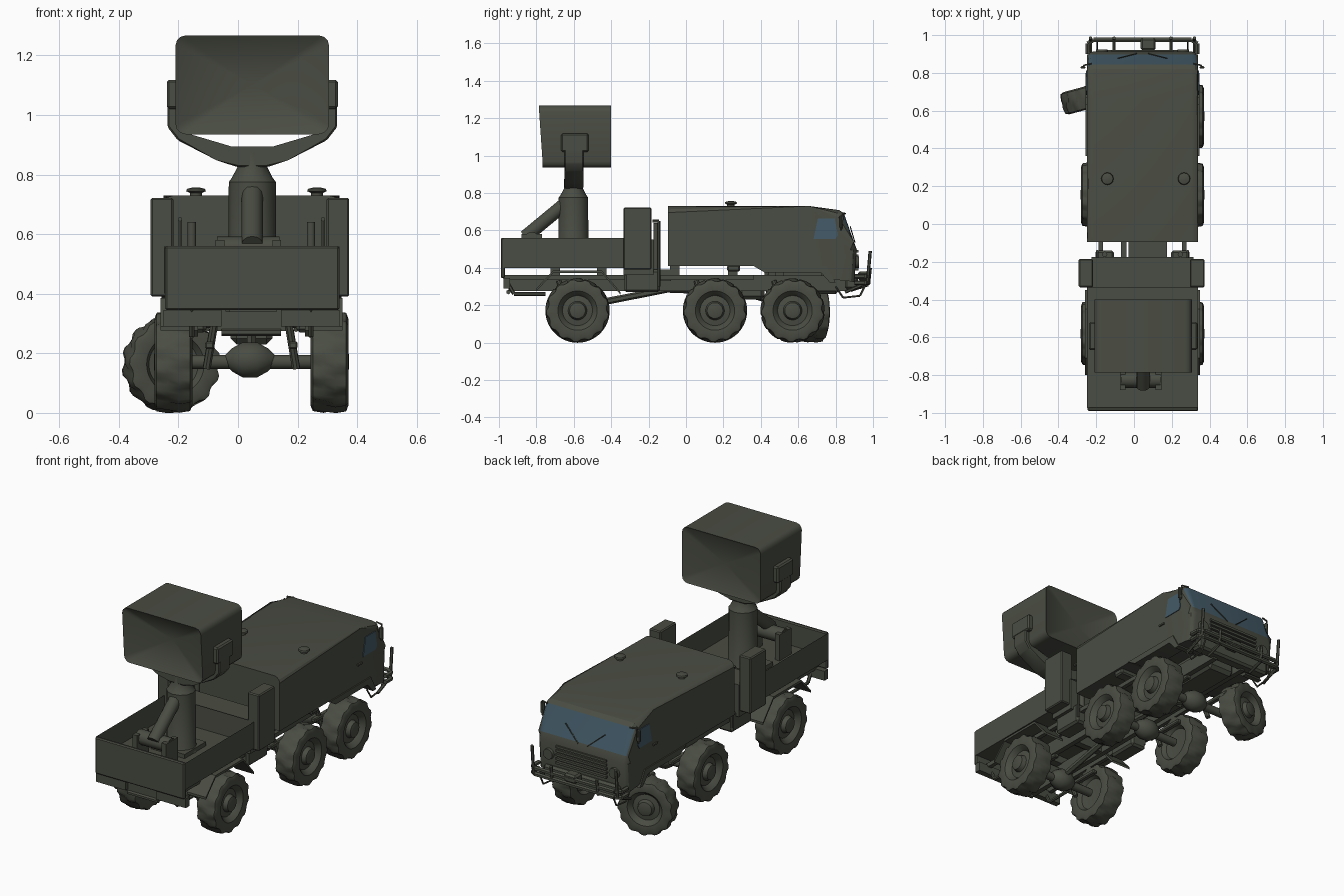
import bpy, bmesh, math
from mathutils import Vector, Matrix

CX = 0.045   # truck centre line


def material(name, rgb):
    m = bpy.data.materials.new(name)
    m.diffuse_color = (*rgb, 1)
    return m


GREEN = material("olive green", (0.068, 0.074, 0.056))
GLASS = material("window blue", (0.058, 0.105, 0.14))


def finish(name, bm, mat=GREEN, smooth=35):
    bmesh.ops.recalc_face_normals(bm, faces=bm.faces)
    me = bpy.data.meshes.new(name)
    bm.to_mesh(me)
    bm.free()
    me.materials.append(mat)
    me.shade_smooth()
    me.set_sharp_from_angle(angle=math.radians(smooth))
    ob = bpy.data.objects.new(name, me)
    bpy.context.collection.objects.link(ob)
    return ob


def prism_bm(pts, axis, lo, hi):
    """Extrude a 2D outline; axis x takes (y,z), axis y takes (x,z)."""
    bm = bmesh.new()
    put = (lambda p, t: (t, p[0], p[1])) if axis == 'x' else (lambda p, t: (p[0], t, p[1]))
    a = [bm.verts.new(put(p, lo)) for p in pts]
    b = [bm.verts.new(put(p, hi)) for p in pts]
    bm.faces.new(a)
    bm.faces.new(b[::-1])
    for i in range(len(pts)):
        j = (i + 1) % len(pts)
        bm.faces.new((a[i], b[i], b[j], a[j]))
    return bm


def bevel(bm, test, width, seg=2):
    edges = [e for e in bm.edges if test(e)]
    bmesh.ops.bevel(bm, geom=edges, offset=width, segments=seg, profile=0.5, affect='EDGES')


def prism(name, pts, axis, lo, hi, mat=GREEN, bev=0):
    bm = prism_bm(pts, axis, lo, hi)
    if bev:
        bevel(bm, lambda e: True, bev, 1)
    return finish(name, bm, mat)


def box(name, x0, x1, y0, y1, z0, z1, bev=0):
    return prism(name, [(y0, z0), (y1, z0), (y1, z1), (y0, z1)], 'x', x0, x1, bev=bev)


def rod(name, a, b, r, r2=None, n=12):
    a, b = Vector(a), Vector(b)
    bm = bmesh.new()
    d = b - a
    bmesh.ops.create_cone(bm, cap_ends=True, segments=n, radius1=r, radius2=r if r2 is None else r2, depth=d.length,
                          matrix=Matrix.Translation((a + b) / 2) @ d.to_track_quat('Z', 'Y').to_matrix().to_4x4())
    return finish(name, bm)


def pipe(name, pts, r):
    for a, b in zip(pts, pts[1:]):
        rod(name, a, b, r, n=6)


def lathe(name, prof, n, place, lug=0):
    """Spin (radius, x) points about local x; lug cuts staggered tread notches."""
    bm = bmesh.new()
    rings = []
    for r, x in prof:
        ring = []
        for i in range(n):
            t = 2 * math.pi * i / n
            k = r - lug * ((i // 2 + (x > 0)) % 2) if r > 0.15 else r
            ring.append(bm.verts.new(place @ Vector((x, k * math.cos(t), k * math.sin(t)))))
        rings.append(ring)
    for p, q in zip(rings, rings[1:]):
        for i in range(n):
            j = (i + 1) % n
            bm.faces.new((p[i], p[j], q[j], q[i]))
    bm.faces.new(rings[0])
    bm.faces.new(rings[-1])
    return finish(name, bm)


# Wheels: +x is the outer side; the front left one is steered hard over
WHEEL = [(0.05, -0.03), (0.09, -0.035), (0.105, -0.06), (0.145, -0.064), (0.166, -0.056), (0.172, -0.02),
         (0.172, 0.02), (0.166, 0.056), (0.145, 0.064), (0.105, 0.06), (0.09, 0.045), (0.08, 0.03),
         (0.05, 0.035), (0.042, 0.06), (0.025, 0.065)]
for y in (-0.58, 0.155, 0.57):
    for s in (1, -1):
        place = Matrix.Translation((CX + s * 0.262, y, 0.171)) @ Matrix.Rotation(0 if s > 0 else math.pi, 4, 'Z')
        if y > 0.5 and s < 0:
            place = (Matrix.Translation((-0.225, 0.675, 0.163)) @ Matrix.Rotation(math.radians(105), 4, 'Z')
                     @ Matrix.Scale(0.95, 4))
        lathe("wheel", WHEEL, 52, place, 0.01)
    # Axle, differential, springs
    rod("axle", (CX - 0.21, y, 0.171), (CX + 0.21, y, 0.171), 0.024)
    lathe("differential", [(0.015, -0.085), (0.04, -0.06), (0.06, -0.025), (0.06, 0.025), (0.04, 0.06), (0.015, 0.085)],
          14, Matrix.Translation((CX - 0.005, y, 0.178)))
    for s in (1, -1):
        box("leaf_spring", CX + s * 0.14 - 0.015, CX + s * 0.14 + 0.015, y - 0.13, y + 0.13, 0.215, 0.24, 0.005)
        rod("shock_absorber", (CX + s * 0.15, y - 0.05, 0.15), (CX + s * 0.12, y - 0.1, 0.33), 0.014, n=8)

# Chassis
for s in (1, -1):
    x = CX + s * 0.1
    box("frame_rail", x - 0.015, x + 0.015, -0.95, 0.88, 0.275, 0.36)
    box("side_rail", CX + s * 0.22 - 0.012, CX + s * 0.22 + 0.012, -0.97, 0.36, 0.335, 0.36)
    box("lower_locker", CX + s * 0.2 - 0.05, CX + s * 0.2 + 0.05, -0.33, -0.14, 0.27, 0.39, 0.012)
    pipe("lower_side_bar", [(CX + s * 0.2, -0.97, 0.35), (CX + s * 0.2, -0.92, 0.26), (CX + s * 0.2, -0.75, 0.26)], 0.01)
    box("rear_bumper", *sorted((CX + s * 0.1, CX + s * 0.295)), -0.975, -0.94, 0.29, 0.345)
    # Mudguard over the rear wheel
    top = [(-0.8, 0.29), (-0.71, 0.385), (-0.45, 0.385), (-0.35, 0.27)]
    prism("rear_mudguard", top + [(y, z - 0.014) for y, z in top[::-1]], 'x',
          *sorted((CX + s * 0.18, CX + s * 0.305)))
for y in (-0.93, -0.72, -0.35, 0, 0.35, 0.7):
    box("cross_member", CX - 0.1, CX + 0.1, y - 0.02, y + 0.02, 0.28, 0.34)
for y in (-0.7, -0.45, -0.06, 0.25, 0.5, 0.75):
    box("body_mount", CX - 0.13, CX + 0.13, y - 0.025, y + 0.025, 0.355, 0.415)
pipe("tow_bar", [(CX - 0.1, -0.95, 0.27), (CX + 0.1, -0.95, 0.27)], 0.012)
pipe("drive_shaft", [(CX, -0.58, 0.19), (CX, -0.1, 0.285), (CX, 0.3, 0.27), (CX, 0.57, 0.19)], 0.018)
box("transfer_case", CX - 0.07, CX + 0.07, 0.28, 0.42, 0.23, 0.34, 0.02)
box("engine", CX - 0.09, CX + 0.09, 0.42, 0.82, 0.26, 0.42, 0.02)
box("step_box", 0.2, 0.33, 0.22, 0.29, 0.38, 0.415, 0.008)

# Long van body with the cab; glass band on the front faces
bm = prism_bm([(-0.095, 0.41), (0.36, 0.41), (0.42, 0.395), (0.71, 0.395), (0.76, 0.34), (0.90, 0.325),
               (0.913, 0.50), (0.897, 0.54), (0.845, 0.69), (0.82, 0.708), (0.66, 0.73), (-0.095, 0.73)],
              'x', CX - 0.295, CX + 0.295)


def cab_edge(e):
    a, b = (v.co for v in e.verts)
    m = (a + b) / 2
    return abs(a.x - b.x) < 0.01 and m.z > 0.4 and m.y > 0 and (m.z > 0.7 or m.y > 0.8)


bevel(bm, cab_edge, 0.035, 3)
cab = finish("cab_and_van_body", bm, smooth=25)
cab.data.materials.append(GLASS)
for p in cab.data.polygons:
    if p.center.y > 0.82 and 0.54 < p.center.z < 0.685 and p.normal.y > 0.8:
        p.material_index = 1
for x in (CX - 0.295, CX + 0.295):
    prism("side_window", [(0.682, 0.555), (0.80, 0.555), (0.812, 0.575), (0.795, 0.664), (0.705, 0.664)], 'x',
          x - 0.004, x + 0.004, GLASS)
for s in (1, -1):
    # Front wheel arches, mirrors, wipers, headlights
    prism("front_wheel_arch", [(0.36, 0.41), (0.42, 0.375), (0.72, 0.375), (0.77, 0.32), (0.80, 0.32), (0.75, 0.41)], 'x',
          *sorted((CX + s * 0.19, CX + s * 0.302)))
    pipe("mirror_arm", [(CX + s * 0.27, 0.85, 0.69), (CX + s * 0.31, 0.84, 0.69), (CX + s * 0.315, 0.83, 0.6)], 0.005)
    box("mirror", CX + s * 0.315 - 0.012, CX + s * 0.315 + 0.012, 0.822, 0.836, 0.61, 0.68, 0.004)
    rod("wiper", (CX + s * 0.03, 0.903, 0.535), (CX + s * 0.13, 0.878, 0.62), 0.003, n=5)
    rod("headlight", (CX + s * 0.215, 0.89, 0.43), (CX + s * 0.215, 0.925, 0.43), 0.035, 0.03)
    box("door_handle", CX + s * 0.297 - 0.006, CX + s * 0.297 + 0.006, 0.63, 0.67, 0.52, 0.53)
    # Roof vents
    lathe("roof_vent", [(0.02, -0.01), (0.02, 0.008), (0.033, 0.014), (0.03, 0.022), (0.01, 0.027)], 12,
          Matrix.Translation((CX + 0.017 + s * 0.203, 0.24, 0.73)) @ Matrix.Rotation(-math.pi / 2, 4, 'Y'))
# Grille, bumper and brush guard
for i in range(5):
    box("grille_slat", CX - 0.165, CX + 0.165, 0.895, 0.922, 0.385 + i * 0.024, 0.398 + i * 0.024)
box("front_bumper", CX - 0.25, CX + 0.25, 0.85, 0.92, 0.285, 0.36, 0.012)
for z in (0.32, 0.355):
    pipe("guard_bar", [(CX - 0.29, 0.9, z), (CX - 0.29, 0.955, z), (CX - 0.26, 0.975, z), (CX + 0.26, 0.975, z),
                       (CX + 0.29, 0.955, z), (CX + 0.29, 0.9, z)], 0.013)
for s in (1, -1):
    pipe("guard_post", [(CX + s * 0.15, 0.88, 0.28), (CX + s * 0.15, 0.975, 0.31), (CX + s * 0.15, 0.985, 0.40)], 0.009)
    pipe("guard_end", [(CX + s * 0.275, 0.85, 0.27), (CX + s * 0.275, 0.97, 0.32), (CX + s * 0.275, 0.985, 0.49)], 0.009)
    pipe("guard_chain", [(CX + s * 0.24, 0.97, 0.33), (CX + s * 0.24, 0.93, 0.25), (CX + s * 0.24, 0.84, 0.24),
                         (CX + s * 0.24, 0.8, 0.3)], 0.005)
box("winch", CX - 0.01, CX + 0.07, 0.92, 0.985, 0.33, 0.38, 0.01)

# Equipment cabinets and pipes behind the van
for s in (1, -1):
    x = CX - 0.005 + s * 0.295
    box("equipment_cabinet", x - 0.038, x + 0.038, -0.335, -0.185, 0.39, 0.722, 0.006)
    rod("stack_pipe", (CX + s * 0.2, -0.16, 0.32), (CX + s * 0.2, -0.16, 0.64), 0.014)
    pipe("stack_frame", [(CX + s * 0.24, -0.145, 0.3), (CX + s * 0.24, -0.145, 0.65), (CX + s * 0.24, -0.18, 0.65)], 0.008)
box("middle_locker", CX - 0.27, CX + 0.27, -0.335, -0.175, 0.36, 0.55)
box("coupling", -0.03, 0.175, -0.18, -0.08, 0.33, 0.39)

# Open cargo bed with deeper tailgate
bm = prism_bm([(-0.975, 0.4), (-0.335, 0.4), (-0.335, 0.558), (-0.975, 0.558)], 'x', -0.248, 0.34)
lid = next(f for f in bm.faces if f.calc_center_median().z > 0.55)
bmesh.ops.inset_region(bm, faces=[lid], thickness=0.016)
bmesh.ops.inset_region(bm, faces=[lid], thickness=0.003)
for v in lid.verts:
    v.co.z = 0.425
finish("cargo_bed", bm)
box("tailgate", -0.245, 0.34, -0.99, -0.968, 0.345, 0.56, 0.006)

# Mast with neck, base and bracing ram
MX, MY = 0.048, -0.602
lathe("mast", [(0.1, 0.42), (0.08, 0.46), (0.079, 0.775), (0.068, 0.79), (0.05, 0.825), (0.05, 0.875)], 12,
      Matrix(((0, 1, 0, MX), (0, 0, 1, MY), (1, 0, 0, 0), (0, 0, 0, 1))))
box("mast_base", -0.08, 0.14, -0.70, -0.5, 0.42, 0.45)
rod("mast_ram", (MX, -0.86, 0.565), (MX, -0.63, 0.755), 0.036)
rod("ram_cross_tube", (-0.07, -0.825, 0.55), (0.14, -0.825, 0.55), 0.042)
for x in (-0.06, 0.13):
    box("ram_bracket", x - 0.015, x + 0.015, -0.88, -0.77, 0.42, 0.58)

# Antenna yoke
half = [(0.05, 0.825), (0.12, 0.848), (0.25, 0.915), (0.285, 0.96), (0.285, 1.06), (0.256, 1.06), (0.256, 0.965),
        (0.235, 0.937), (0.07, 0.888)]
prism("antenna_yoke", [(MX + x, z) for x, z in half] + [(MX - x, z) for x, z in half[::-1]], 'y', -0.65, -0.548,
      bev=0.006)
for s in (1, -1):
    x = MX + s * 0.268
    box("yoke_pivot", x - 0.019, x + 0.019, -0.668, -0.52, 1.02, 1.118, 0.008)

# Antenna head: rounded box with dished front and back
bm = prism_bm([(-0.785, 0.935), (-0.40, 0.935), (-0.40, 1.267), (-0.785, 1.267)], 'x', MX - 0.258, MX + 0.258)
bevel(bm, lambda e: abs(e.verts[0].co.y - e.verts[1].co.y) > 0.1, 0.035, 3)
for v in bm.verts:
    if v.co.y < -0.7 and v.co.z < 1.1:
        v.co.y += 0.018
for sign, depth in ((-1, 0.09), (1, 0.025)):
    bm.normal_update()
    face = max(bm.faces, key=lambda f: sign * f.calc_center_median().y)
    bmesh.ops.inset_region(bm, faces=[face], thickness=0.012, depth=0.006)
    peak = bmesh.ops.poke(bm, faces=[face])["verts"][0]
    peak.co.y -= sign * depth
finish("antenna_head", bm, smooth=40)
